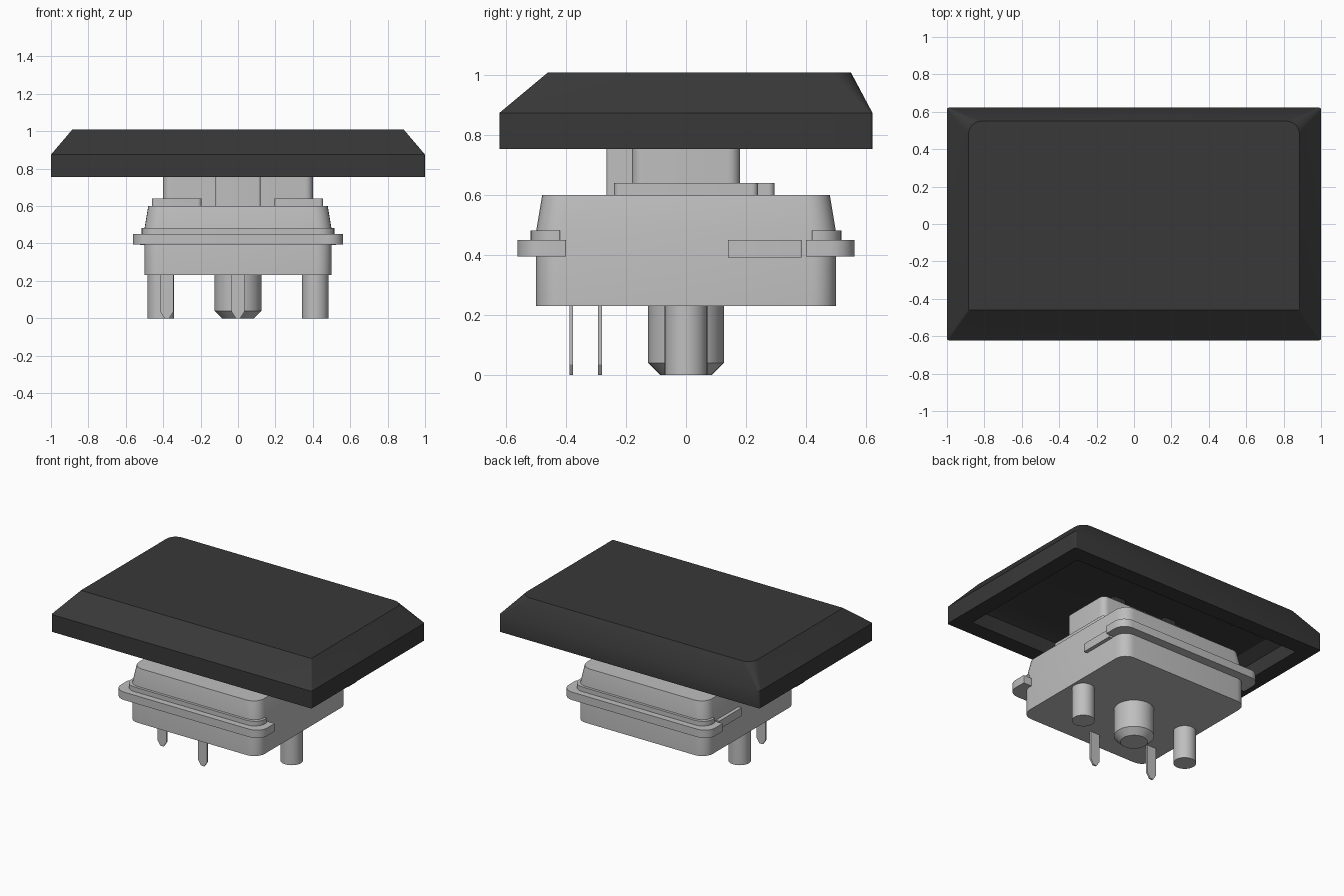
import bpy, bmesh, math

cube = bpy.data.objects.get("Cube")
if cube:
    bpy.data.objects.remove(cube, do_unlink=True)


def material(name, rgb):
    m = bpy.data.materials.new(name)
    m.use_nodes = True
    m.diffuse_color = (*rgb, 1)
    m.node_tree.nodes["Principled BSDF"].inputs["Base Color"].default_value = (*rgb, 1)
    return m


CHARCOAL = material("charcoal plastic", (0.04, 0.04, 0.04))
GREY = material("light grey plastic", (0.52, 0.52, 0.52))


def ring(x0, x1, y0, y1, z, rf=0.004, rb=None, seg=6):
    """Rounded rectangle; rf / rb are the front and back corner radii."""
    rb = rf if rb is None else rb
    corners = [(x1 - rb, y1 - rb, rb, 0), (x0 + rb, y1 - rb, rb, 90),
               (x0 + rf, y0 + rf, rf, 180), (x1 - rf, y0 + rf, rf, 270)]
    pts = []
    for cx, cy, r, a0 in corners:
        for i in range(seg + 1):
            a = math.radians(a0 + 90 * i / seg)
            pts.append((cx + r * math.cos(a), cy + r * math.sin(a), z))
    return pts


def circle(x, y, r, z, n=32):
    return [(x + r * math.cos(2 * math.pi * i / n),
             y + r * math.sin(2 * math.pi * i / n), z) for i in range(n)]


def loft(name, rings, mat, smooth=True):
    """Skin consecutive rings and close both ends."""
    bm = bmesh.new()
    loops = [[bm.verts.new(p) for p in r] for r in rings]
    n = len(loops[0])
    for a, b in zip(loops, loops[1:]):
        for i in range(n):
            j = (i + 1) % n
            bm.faces.new((a[i], a[j], b[j], b[i]))
    bm.faces.new(loops[0][::-1])
    bm.faces.new(loops[-1])
    bmesh.ops.recalc_face_normals(bm, faces=bm.faces)
    me = bpy.data.meshes.new(name)
    bm.to_mesh(me)
    bm.free()
    me.materials.append(mat)
    ob = bpy.data.objects.new(name, me)
    bpy.context.collection.objects.link(ob)
    if smooth:
        bpy.ops.object.select_all(action='DESELECT')
        ob.select_set(True)
        bpy.context.view_layer.objects.active = ob
        bpy.ops.object.shade_smooth_by_angle(angle=math.radians(30))
    return ob


def block(name, x0, x1, y0, y1, z0, z1, mat, rf=0.004, rb=None):
    return loft(name, [ring(x0, x1, y0, y1, z, rf, rb) for z in (z0, z1)], mat)


# Hollow keycap: cavity ceiling, inner wall, rim, outer wall, sloped top
loft("keycap", [
    ring(-0.82, 0.82, -0.42, 0.50, 0.91, 0.01, 0.05),
    ring(-0.89, 0.89, -0.51, 0.51, 0.86, 0.01),
    ring(-0.89, 0.89, -0.51, 0.51, 0.755, 0.01),
    ring(-1, 1, -0.622, 0.622, 0.755, 0.01),
    ring(-1, 1, -0.622, 0.622, 0.875, 0.01),
    ring(-0.885, 0.885, -0.46, 0.55, 1.01, 0.006, 0.07),
], CHARCOAL)

# Keycap legs reaching down into the stem
for side, s in (("left", 1), ("right", -1)):
    block("keycap_leg_" + side, s * 0.205 - 0.045, s * 0.205 + 0.045,
          -0.11, 0.11, 0.70, 0.92, CHARCOAL)

# Moving stem: wide slab plus a deeper middle
block("stem_slab", -0.40, 0.40, -0.18, 0.18, 0.58, 0.83, GREY, 0.04)
block("stem_middle", -0.12, 0.12, -0.265, 0.14, 0.58, 0.83, GREY, 0.012)

# Raised guides on the housing top
block("guide_left", 0.195, 0.455, -0.24, 0.24, 0.59, 0.64, GREY, 0.02)
block("guide_right", -0.46, -0.195, -0.24, 0.295, 0.59, 0.64, GREY, 0.02)

# Housing: straight lower part and tapered upper part
loft("housing", [
    ring(-0.5, 0.5, -0.5, 0.5, 0.23, 0.08),
    ring(-0.5, 0.5, -0.5, 0.5, 0.48, 0.08),
    ring(-0.48, 0.48, -0.48, 0.48, 0.60, 0.08),
], GREY)

# Flange and thin ledge along front and back
block("flange_front", -0.562, 0.562, -0.562, -0.40, 0.395, 0.45, GREY, 0.08, 0.004)
block("flange_back", -0.562, 0.562, 0.40, 0.562, 0.395, 0.45, GREY, 0.004, 0.08)
block("ledge_front", -0.515, 0.515, -0.518, -0.42, 0.45, 0.482, GREY, 0.08, 0.004)
block("ledge_back", -0.515, 0.515, 0.42, 0.518, 0.45, 0.482, GREY, 0.004, 0.08)

# Side clips
for side, s in (("left", 1), ("right", -1)):
    xs = sorted((s * 0.49, s * 0.525))
    block("clip_" + side, xs[0], xs[1], 0.14, 0.385, 0.393, 0.45, GREY)

# Locating posts underneath
loft("centre_post", [circle(0, 0, 0.085, 0), circle(0, 0, 0.126, 0.04),
                     circle(0, 0, 0.126, 0.24)], GREY)
for side, s in (("left", 1), ("right", -1)):
    loft("side_post_" + side,
         [circle(s * 0.413, 0, 0.071, z) for z in (0, 0.24)], GREY)

# Pointed contact pins
for name, x, y in (("contact_pin_middle", 0, -0.383), ("contact_pin_right", -0.38, -0.287)):
    profile = [(-0.035, 0.24), (-0.035, 0.035), (-0.012, 0.0),
               (0.012, 0.0), (0.035, 0.035), (0.035, 0.24)]
    loft(name, [[(x + px, y + dy, pz) for px, pz in profile]
                for dy in (-0.006, 0.006)], GREY, smooth=False)
